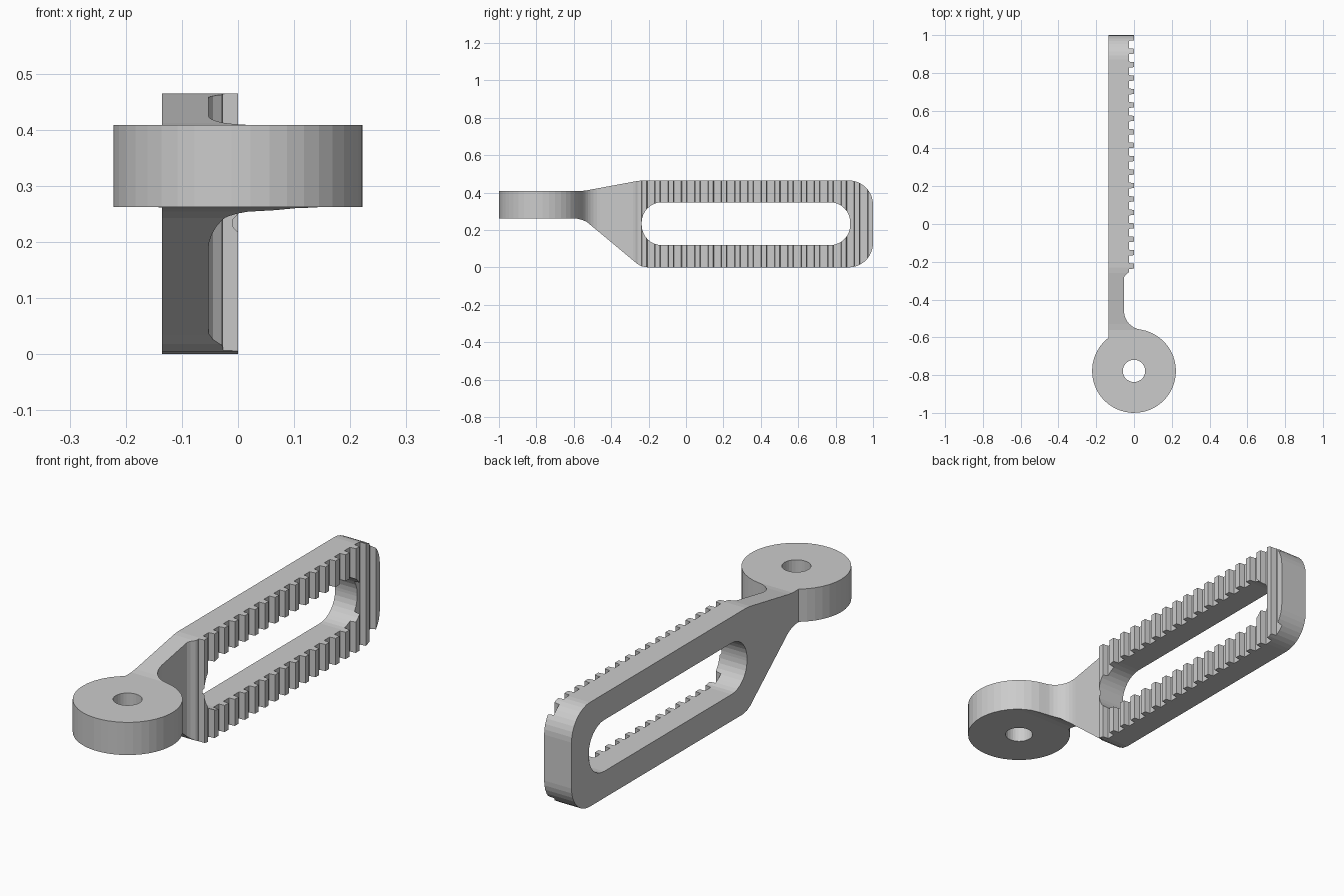
import bpy, bmesh
from math import cos, sin, radians, degrees, atan2, sqrt
from mathutils import Vector

if "Cube" in bpy.data.objects:
    bpy.data.objects.remove(bpy.data.objects["Cube"])


def arc(cx, cy, r, a0, a1, n):
    """Points on an arc, angles in degrees."""
    return [(cx + r * cos(radians(a0 + (a1 - a0) * i / n)),
             cy + r * sin(radians(a0 + (a1 - a0) * i / n))) for i in range(n + 1)]


def prism(name, pts, place, depth):
    """Extrude a closed 2D outline; place maps 2D points into 3D."""
    bm = bmesh.new()
    face = bm.faces.new([bm.verts.new(place(*p)) for p in pts])
    ext = bmesh.ops.extrude_face_region(bm, geom=[face])
    moved = [g for g in ext["geom"] if isinstance(g, bmesh.types.BMVert)]
    bmesh.ops.translate(bm, verts=moved, vec=Vector(depth))
    bmesh.ops.recalc_face_normals(bm, faces=bm.faces)
    mesh = bpy.data.meshes.new(name)
    bm.to_mesh(mesh)
    bm.free()
    ob = bpy.data.objects.new(name, mesh)
    bpy.context.collection.objects.link(ob)
    return ob


def plan(name, pts):
    return prism(name, pts, lambda x, y: (x, y, -0.1), (0, 0, 0.7))


def side(name, pts):
    return prism(name, pts, lambda y, z: (-0.4, y, z), (0.8, 0, 0))


def boolean(ob, cutter, op):
    mod = ob.modifiers.new(op, 'BOOLEAN')
    mod.operation, mod.object, mod.solver = op, cutter, 'EXACT'
    bpy.context.view_layer.objects.active = ob
    bpy.ops.object.modifier_apply(modifier=mod.name)
    bpy.data.objects.remove(cutter)


# Main dimensions
BACK, NECK, ROOT = -0.135, -0.053, -0.027
DY, R, F = -0.778, 0.222, 0.1           # boss centre, radius, neck fillet
fx = NECK + F
fy = DY + sqrt((R + F) ** 2 - fx ** 2)
touch = degrees(atan2(fy - DY, fx))
start = degrees(atan2(sqrt(R * R - BACK * BACK), BACK))

# Plan outline: back edge, boss, neck fillet, step, row of teeth
outline = [(BACK, 1.02)]
outline += arc(0, DY, R, start, 360 + touch, 36)
outline += arc(fx, fy, F, 180 + touch, 180, 8)[1:]
outline += [(NECK, -0.283), (-0.045, -0.27), (-0.03, -0.258), (ROOT, -0.252)]
PITCH, TEETH = 0.0711, 18
for i in range(TEETH):
    y = -0.239 + i * PITCH
    end = y + 0.032 if i < TEETH - 1 else 1.02
    outline += [(ROOT, y), (0, y + 0.003)]
    outline += [(0, end - 0.003), (ROOT, end)] if i < TEETH - 1 else [(0, end)]
lever = plan("toothed_slotted_arm", outline)

# Side outline: thin boss, flared neck, rounded plate
prof = [(-1.1, 0.262), (-0.61, 0.262), (-0.58, 0.26), (-0.555, 0.254), (-0.53, 0.243),
        (-0.28, 0.035), (-0.26, 0.018), (-0.235, 0.005), (-0.205, 0)]
prof += arc(0.87, 0.13, 0.13, -90, 0, 9)
prof += arc(0.87, 0.335, 0.13, 0, 90, 9)
prof += [(-0.23, 0.465), (-0.26, 0.462), (-0.53, 0.412), (-0.56, 0.408), (-1.1, 0.408)]
boolean(lever, side("side_cutter", prof), 'INTERSECT')

# Long rounded slot
r, y0, y1, z0, z1 = 0.108, -0.237, 0.878, 0.119, 0.348
slot = (arc(y1 - r, z0 + r, r, -90, 0, 8) + arc(y1 - r, z1 - r, r, 0, 90, 8)
        + arc(y0 + r, z1 - r, r, 90, 180, 8) + arc(y0 + r, z0 + r, r, 180, 270, 8))
boolean(lever, side("slot_cutter", slot), 'DIFFERENCE')

# Pivot hole
boolean(lever, plan("hole_cutter", arc(0, DY, 0.059, 0, 360, 28)[:-1]), 'DIFFERENCE')
